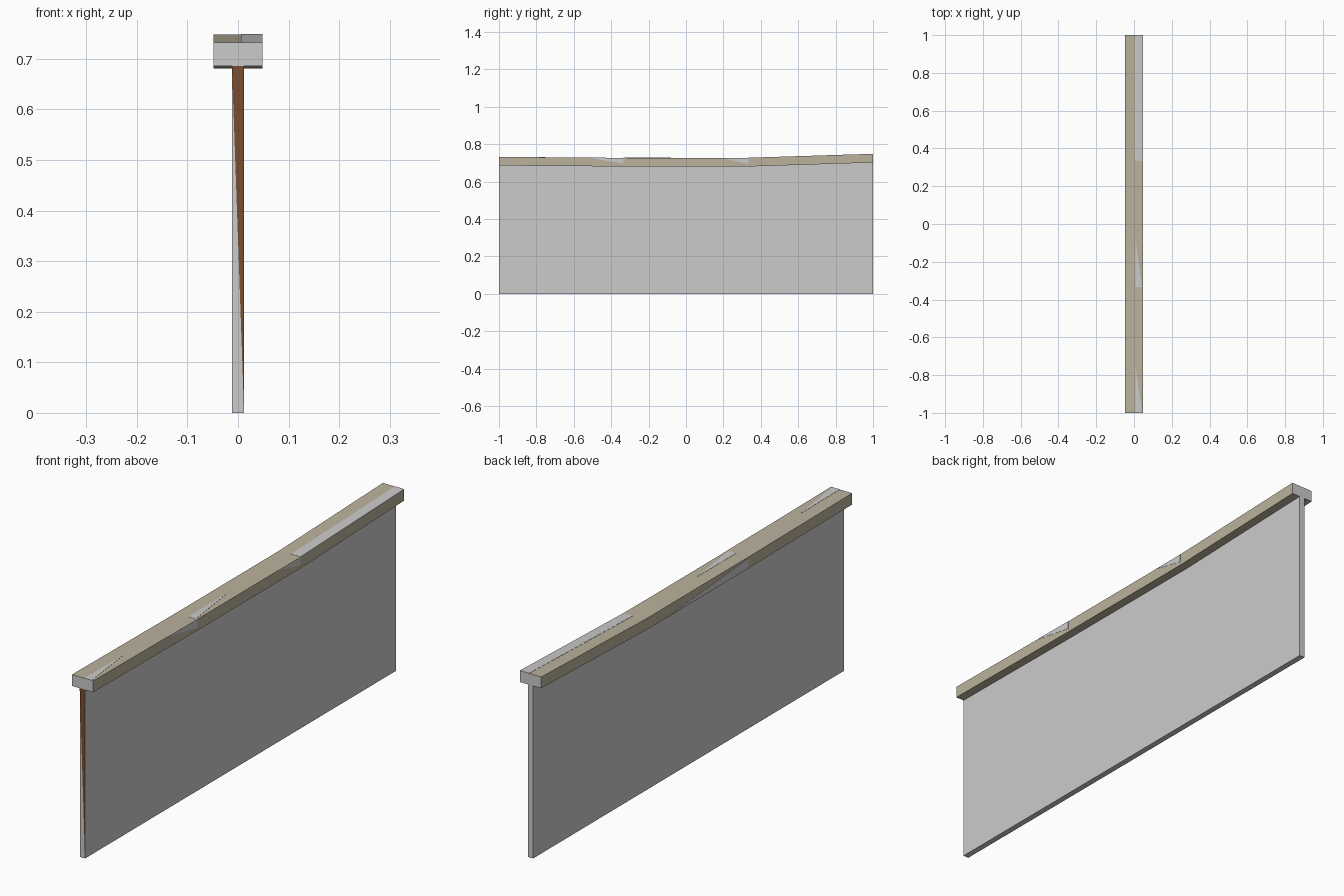
import bpy, bmesh

if "Cube" in bpy.data.objects:
    bpy.data.objects.remove(bpy.data.objects["Cube"])

def material(name, rgb):
    m = bpy.data.materials.new(name)
    m.diffuse_color = (*rgb, 1)
    m.use_nodes = True
    m.node_tree.nodes["Principled BSDF"].inputs["Base Color"].default_value = m.diffuse_color
    return m

GREY = material("light grey", (0.6, 0.6, 0.6))
TAN = material("weathered tan", (0.5, 0.45, 0.34))
BROWN = material("rust brown", (0.2, 0.075, 0.025))

# stations along the length: (y, height of the cap underside)
STATIONS = [(-1, 0.686), (-0.333, 0.681), (0.333, 0.681), (1, 0.702)]
CAP_H, CAP_W, WALL_W = 0.046, 0.048, 0.012

def under(y):
    for (y0, z0), (y1, z1) in zip(STATIONS, STATIONS[1:]):
        if y <= y1:
            return z0 + (z1 - z0) * (y - y0) / (y1 - y0)

def make(name, verts, faces, mats):
    me = bpy.data.meshes.new(name)
    me.from_pydata(verts, [], faces)
    for m in mats:
        me.materials.append(m)
    bm = bmesh.new()
    bm.from_mesh(me)
    bmesh.ops.recalc_face_normals(bm, faces=bm.faces)
    bm.to_mesh(me)
    bm.free()
    ob = bpy.data.objects.new(name, me)
    bpy.context.collection.objects.link(ob)
    return ob

def beam(name, half, bottom, top, mats):
    """Rectangular section swept through the stations."""
    verts, faces = [], []
    for y, z in STATIONS:
        b, t = bottom(z), top(z)
        verts += [(-half, y, b), (half, y, b), (half, y, t), (-half, y, t)]
    n = len(STATIONS)
    for s in range(n - 1):
        for k in range(4):
            a, b = s * 4 + k, s * 4 + (k + 1) % 4
            faces.append((a, b, b + 4, a + 4))
    faces += [(0, 1, 2, 3), tuple(range(4 * n - 4, 4 * n))]
    return make(name, verts, faces, mats)

def plate(name, pts, offset, mat):
    """Very thin patch lying on a surface."""
    n = len(pts)
    outer = [tuple(p[i] + offset[i] for i in range(3)) for p in pts]
    faces = [tuple(range(n)), tuple(range(n, 2 * n))]
    faces += [(i, (i + 1) % n, (i + 1) % n + n, i + n) for i in range(n)]
    return make(name, list(pts) + outer, faces, [mat])

# wall panel
beam("wall_panel", WALL_W, lambda z: 0, lambda z: z, [GREY])

# rusty wedge on the front end of the wall
zf = under(-1)
plate("front_end_wedge", [(-WALL_W, -1, zf), (WALL_W, -1, zf), (WALL_W, -1, 0)],
      (0, -0.0008, 0), BROWN)

# cap rail, with grey end faces
cap = beam("cap_rail", CAP_W, lambda z: z, lambda z: z + CAP_H, [TAN, GREY])
for p in cap.data.polygons:
    if abs(p.normal.y) > 0.9:
        p.material_index = 1

# worn grey patches on top of the cap, as (x, y) outlines
TOP = [
    [(0.006, 0.333), (CAP_W, 0.333), (CAP_W, 1), (0.006, 1)],
    [(0.008, -0.333), (0.042, -0.333), (0.008, -0.08)],
    [(0.008, -1), (0.042, -1), (0.008, -0.75)],
]
for i, outline in enumerate(TOP):
    plate(f"top_patch_{i}", [(x, y, under(y) + CAP_H) for x, y in outline],
          (0, 0, 0.0008), GREY)

# worn grey patches on the cap sides, as (side, [(y, fraction of height)])
SIDES = [
    (1, [(-0.52, 1), (-0.333, 1), (-0.333, 0.3)]),
    (1, [(0.19, 1), (0.333, 1), (0.333, 0.3)]),
    (-1, [(-0.333, 0), (-0.333, 0.9), (0.2, 0)]),
]
for i, (s, outline) in enumerate(SIDES):
    plate(f"side_patch_{i}", [(s * CAP_W, y, under(y) + f * CAP_H) for y, f in outline],
          (s * 0.0008, 0, 0), GREY)
